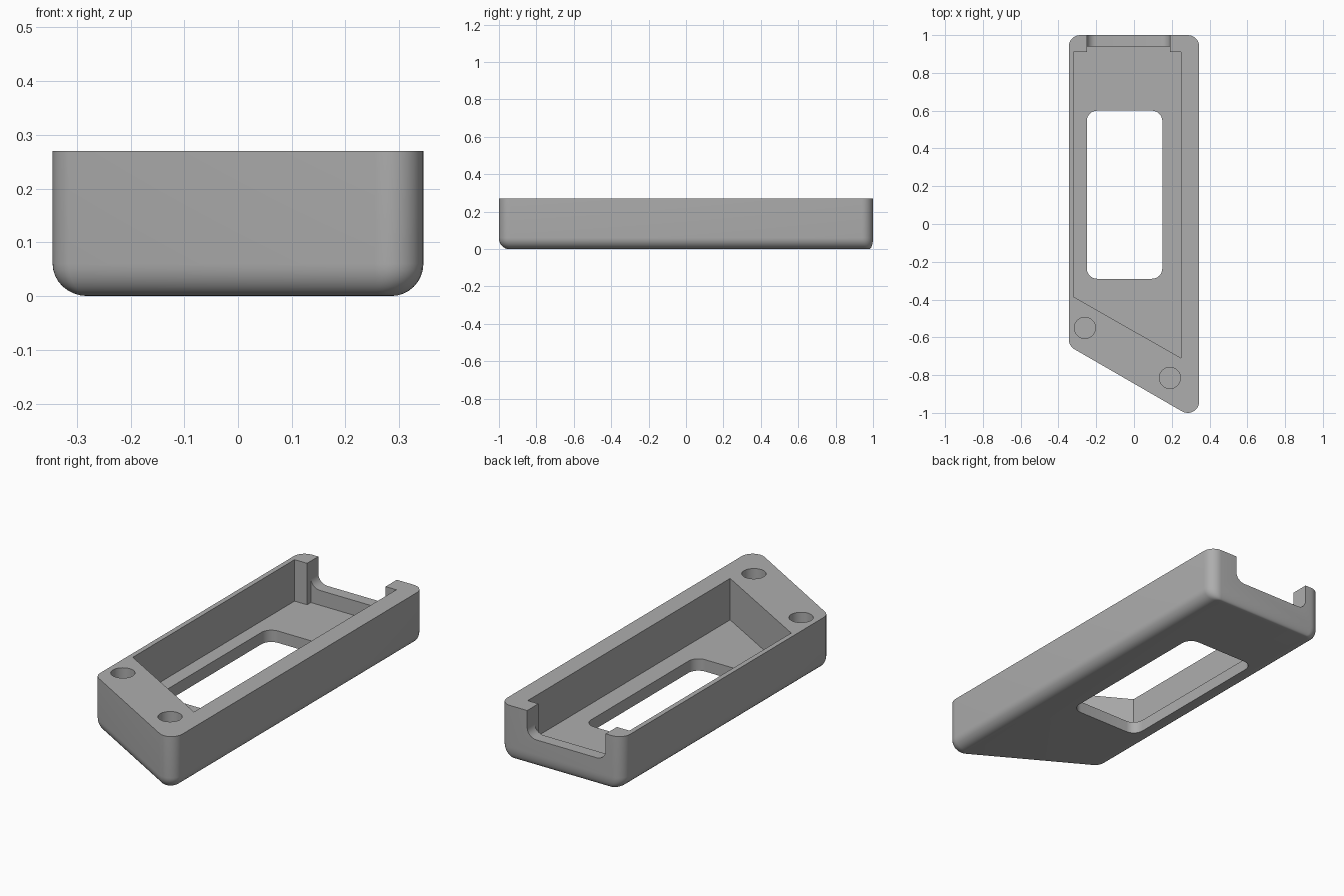
import bpy
import bmesh
from math import sin, cos, pi, radians, tan
from mathutils import Vector

cube = bpy.data.objects.get("Cube")
if cube:
    bpy.data.objects.remove(cube, do_unlink=True)

HEIGHT, FLOOR, NOTCH = 0.27, 0.06, 0.135
SLOPE = tan(radians(30))

grey = bpy.data.materials.new("plain grey")
grey.use_nodes = True
grey.diffuse_color = (0.42, 0.42, 0.42, 1)
grey.node_tree.nodes["Principled BSDF"].inputs["Base Color"].default_value = grey.diffuse_color


def rounded(corners, radius, steps=8):
    """Replace each corner of a polygon with an arc."""
    pts = [Vector(c) for c in corners]
    out = []
    for i, p in enumerate(pts):
        u = (pts[i - 1] - p).normalized()
        v = (pts[(i + 1) % len(pts)] - p).normalized()
        half = u.angle(v) / 2
        centre = p + (u + v).normalized() * radius / sin(half)
        start = p + u * radius / tan(half) - centre
        end = p + v * radius / tan(half) - centre
        for k in range(steps + 1):
            out.append(centre + start.normalized().slerp(end.normalized(), k / steps) * radius)
    return out


def loft(name, rings):
    """Closed solid through rings of equal length."""
    bm = bmesh.new()
    rows = [[bm.verts.new(p) for p in ring] for ring in rings]
    n = len(rows[0])
    for a, b in zip(rows, rows[1:]):
        for i in range(n):
            j = (i + 1) % n
            bm.faces.new((a[i], a[j], b[j], b[i]))
    bm.faces.new(rows[0])
    bm.faces.new(rows[-1])
    bmesh.ops.recalc_face_normals(bm, faces=bm.faces[:])
    mesh = bpy.data.meshes.new(name)
    bm.to_mesh(mesh)
    bm.free()
    mesh.materials.append(grey)
    obj = bpy.data.objects.new(name, mesh)
    bpy.context.collection.objects.link(obj)
    return obj


def prism(name, pts, low, high):
    return loft(name, [[(p[0], p[1], z) for p in pts] for z in (low, high)])


def outline(t, radius):
    """Slant-ended footprint, drawn in by a share t of each edge's fillet."""
    left, right, back = -0.345 + 0.065 * t, 0.345 - 0.06 * t, 1 - 0.02 * t
    front = -0.845 + 0.045 * t / cos(radians(30))
    return rounded([(left, back), (left, front - SLOPE * left),
                    (right, front - SLOPE * right), (right, back)], radius)


# Outer tray with filleted underside
rings = []
for k in range(9):
    a = pi / 2 * k / 8
    t = 1 - sin(a)
    ring = outline(t, 0.06 - 0.045 * t)
    rings.append([(p.x, p.y, 0.06 * (1 - cos(a))) for p in ring])
rings.append([(p.x, p.y, HEIGHT) for p in outline(0, 0.06)])
tray = loft("tray_body", rings)

# Pocket with a narrower throat at the back
pocket = [(-0.32, 0.91), (-0.32, -0.385), (0.25, -0.71), (0.25, 0.91),
          (0.19, 0.91), (0.19, 0.94), (-0.25, 0.94), (-0.25, 0.91)]
cutters = [prism("pocket_cutter", pocket, FLOOR, 0.5)]

# Window through the floor
window = rounded([(-0.25, 0.6), (-0.25, -0.29), (0.15, -0.29), (0.15, 0.6)], 0.055)
cutters.append(prism("window_cutter", window, -0.2, 0.2))

# Round-bottomed notch in the back wall
notch = rounded([(-0.25, 0.5), (-0.25, NOTCH), (0.19, NOTCH), (0.19, 0.5)], 0.05)
cutters.append(loft("notch_cutter", [[(p.x, y, p.y) for p in notch] for y in (0.925, 1.2)]))

# Screw holes in the slanted end
for x, y in ((-0.26, -0.55), (0.19, -0.815)):
    circle = [(x + 0.056 * cos(2 * pi * k / 40), y + 0.056 * sin(2 * pi * k / 40))
              for k in range(40)]
    cutters.append(prism("screw_hole_cutter", circle, FLOOR, 0.5))

# Cut everything out, then drop the cutters
bpy.ops.object.select_all(action="DESELECT")
bpy.context.view_layer.objects.active = tray
tray.select_set(True)
for cutter in cutters:
    mod = tray.modifiers.new("cut", "BOOLEAN")
    mod.operation = "DIFFERENCE"
    mod.solver = "EXACT"
    mod.object = cutter
    bpy.ops.object.modifier_apply(modifier=mod.name)
    cutter.hide_render = True
    bpy.data.objects.remove(cutter, do_unlink=True)

bpy.ops.object.shade_smooth_by_angle(angle=radians(30))
